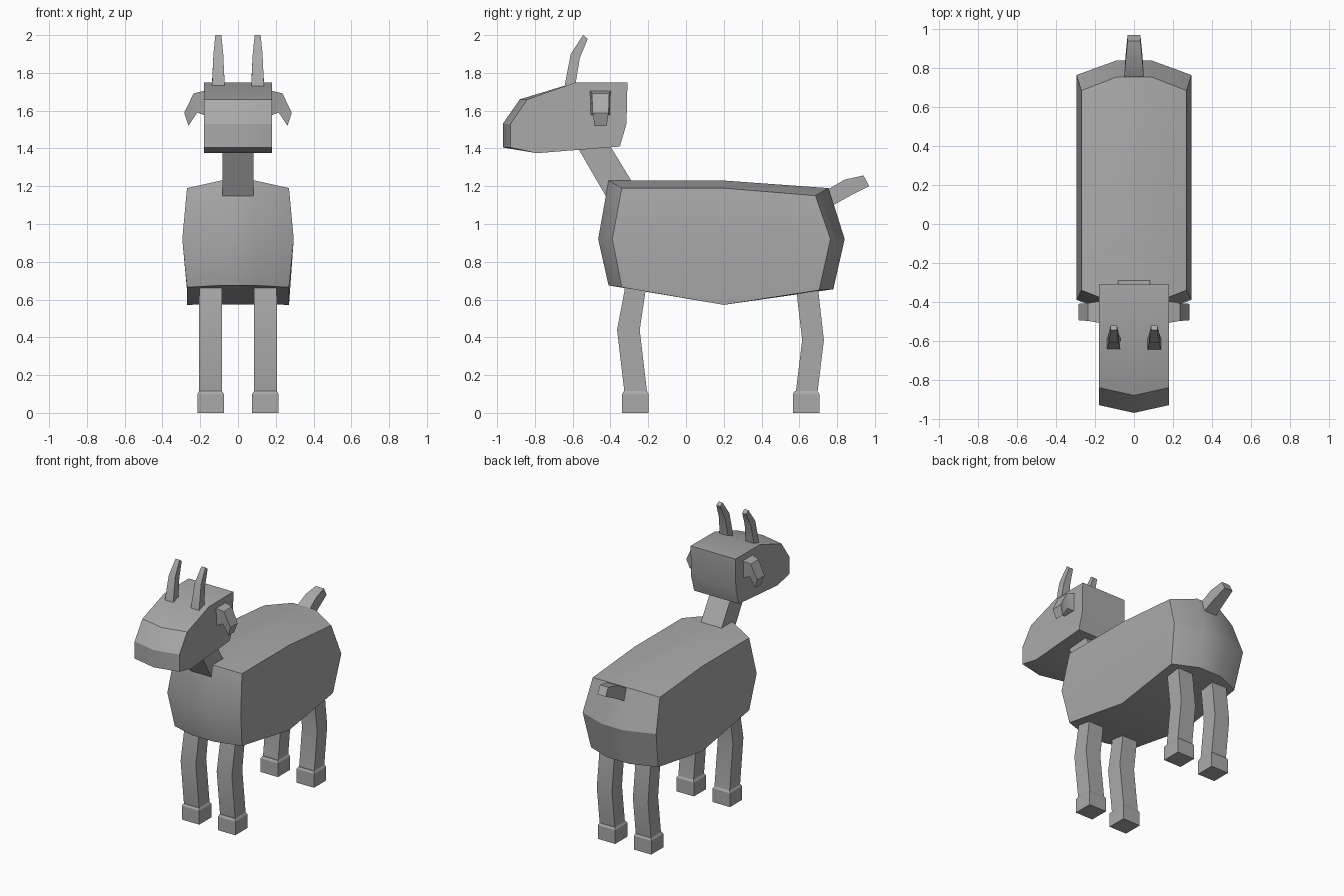
import bpy, bmesh, math

if "Cube" in bpy.data.objects:
    bpy.data.objects.remove(bpy.data.objects["Cube"])

grey = bpy.data.materials.new("plain grey")
grey.use_nodes = True
color = (0.4, 0.4, 0.4, 1)
grey.diffuse_color = color
grey.node_tree.nodes["Principled BSDF"].inputs["Base Color"].default_value = color


def loft(name, sections, fold=None):
    """Skin equal point loops and cap both ends; fold splits each cap in two."""
    bm = bmesh.new()
    rings = [[bm.verts.new(p) for p in s] for s in sections]
    n = len(rings[0])
    for a, b in zip(rings, rings[1:]):
        for i in range(n):
            j = (i + 1) % n
            bm.faces.new((a[i], a[j], b[j], b[i]))
    for ring in (rings[0], rings[-1]):
        if fold:
            bm.faces.new(ring[:fold + 1])
            bm.faces.new(ring[fold:] + ring[:1])
        else:
            bm.faces.new(ring)
    bmesh.ops.recalc_face_normals(bm, faces=bm.faces)
    mesh = bpy.data.meshes.new(name)
    bm.to_mesh(mesh)
    bm.free()
    mesh.materials.append(grey)
    obj = bpy.data.objects.new(name, mesh)
    bpy.context.collection.objects.link(obj)
    bpy.ops.object.select_all(action='DESELECT')
    obj.select_set(True)
    bpy.context.view_layer.objects.active = obj
    bpy.ops.object.shade_smooth_by_angle(angle=math.radians(30))
    return obj


def limb(name, rows, x=0):
    """Four-sided limb; each row is (y, z) front, (y, z) back, half width."""
    return loft(name, [[(x - w, *a), (x + w, *a), (x + w, *b), (x - w, *b)]
                       for a, b, w in rows])


# Body: side outlines start at the middle of the chest, run over the back
centre = [(-.465, .92), (-.41, 1.23), (.2, 1.23), (.755, 1.19),
          (.84, .92), (.78, .655), (.2, .575), (-.41, .675)]
flank = [(-.39, .92), (-.34, 1.19), (.2, 1.19), (.685, 1.15),
         (.765, .92), (.705, .65), (.2, .572), (-.34, .665)]


def flank_ring(side):
    return [(side * (.295 if z == .92 else .27), y, z) for y, z in flank]


loft("body", [flank_ring(-1), [(-.09, *p) for p in centre],
              [(.09, *p) for p in centre], flank_ring(1)], fold=4)

# Head with a slight ridge down the muzzle
head = [(-.31, 1.75), (-.59, 1.748), (-.88, 1.66), (-.97, 1.53),
        (-.97, 1.405), (-.79, 1.375), (-.35, 1.41), (-.315, 1.53)]
cheek = [(y + .04 if y < -.8 else y, z) for y, z in head]
loft("head", [[(-.18, *p) for p in cheek], [(0, *p) for p in head],
              [(.18, *p) for p in cheek]])

limb("neck", [((-.6, 1.45), (-.43, 1.46), .083),
              ((-.42, 1.14), (-.29, 1.23), .083)])

limb("tail", [((.78, 1.1), (.755, 1.185), .05),
              ((.87, 1.15), (.84, 1.235), .043),
              ((.97, 1.2), (.94, 1.257), .033)])

for side, label in ((1, "left"), (-1, "right")):
    limb(label + "_horn", [((-.645, 1.72), (-.585, 1.74), .034),
                           ((-.61, 1.9), (-.562, 1.88), .026),
                           ((-.545, 2), (-.52, 1.98), .016)], side * .104)

    # Ear: upper and lower edge (x, z) with half depth, bent downward
    ear = []
    for top, bottom, tw, bw in (((.17, 1.707), (.17, 1.573), .057, .055),
                                ((.235, 1.692), (.215, 1.59), .046, .03),
                                ((.285, 1.588), (.262, 1.52), .042, .032)):
        ear.append([(side * x, -.452 + d, z) for x, z, d in (
            (*top, -tw), (*top, tw), (*bottom, bw), (*bottom, -bw))])
    loft(label + "_ear", ear)

    # Legs with bent knees, standing on bevelled hooves
    limb(label + "_front_leg", [((-.32, .72), (-.21, .72), .057),
                                ((-.325, .65), (-.215, .64), .06),
                                ((-.365, .44), (-.245, .44), .061),
                                ((-.325, .1), (-.205, .1), .061)], side * .145)
    limb(label + "_back_leg", [((.575, .74), (.69, .74), .057),
                               ((.585, .64), (.7, .65), .06),
                               ((.615, .385), (.73, .385), .061),
                               ((.58, .1), (.695, .1), .061)], side * .145)
    for place, y in (("front", -.268), ("back", .636)):
        limb(f"{label}_{place}_hoof", [
            ((y - r, z), (y + r, z), r) for r, z in
            ((.07, 0), (.07, .1), (.061, .115))], side * .145)
